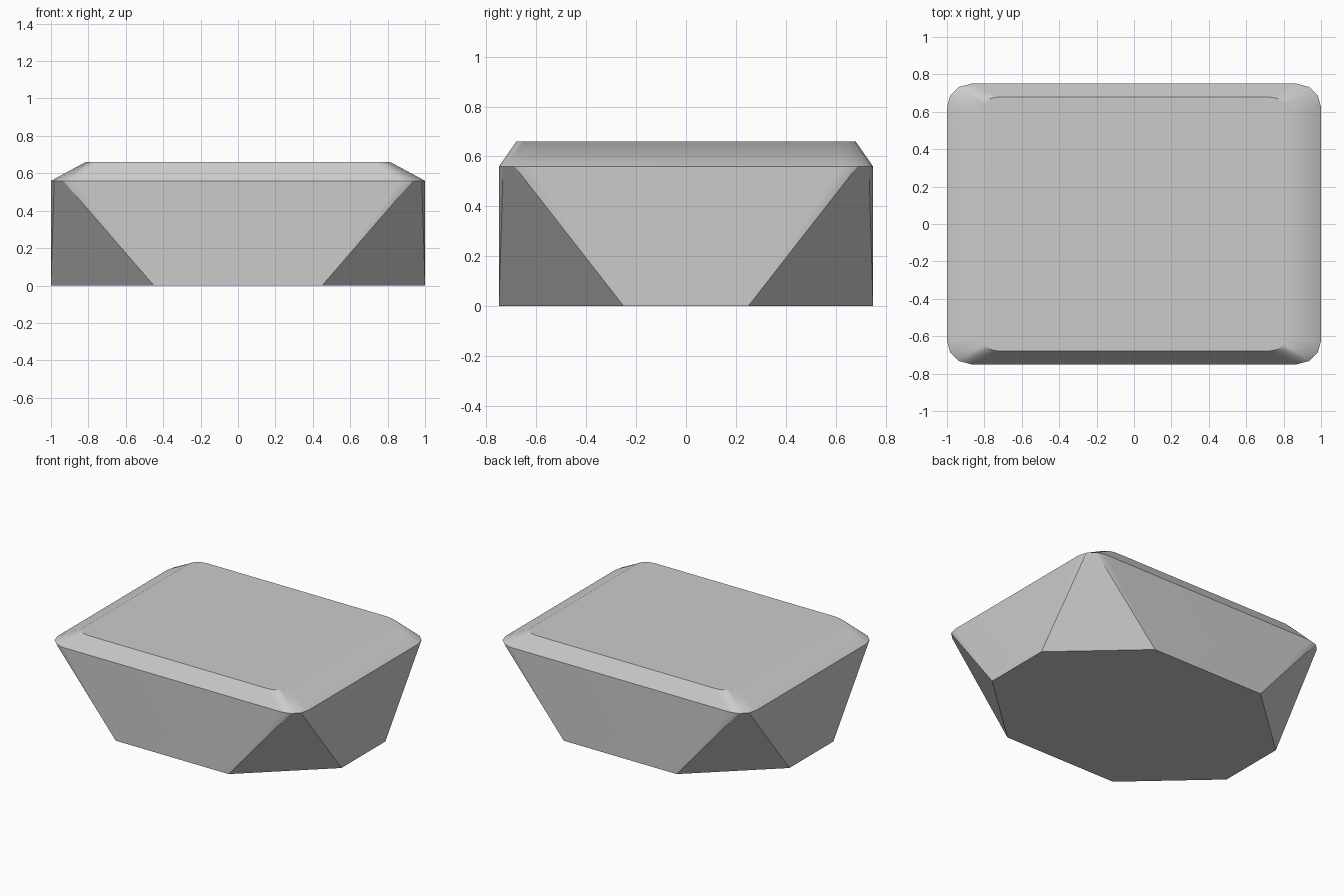
import bpy
import bmesh
import math

cube = bpy.data.objects.get("Cube")
if cube:
    bpy.data.objects.remove(cube, do_unlink=True)

# Plain grey stone material
grey = bpy.data.materials.new("stone_grey")
grey.use_nodes = True
colour = (0.6, 0.6, 0.6, 1.0)
grey.diffuse_color = colour
grey.node_tree.nodes["Principled BSDF"].inputs["Base Color"].default_value = colour


def rounded_corner(half_x, half_y, radius_x, radius_y, steps):
    """Arc of one corner of a rounded rectangle, in the positive quadrant."""
    points = []
    for i in range(steps + 1):
        a = math.pi / 2 * i / steps
        points.append((half_x - radius_x * (1 - math.cos(a)),
                       half_y - radius_y * (1 - math.sin(a))))
    return points


# One quarter of the block: cut-corner foot, rounded rim, rounded table
quarter = [(1.0, 0.25, 0.0), (0.45, 0.75, 0.0)]
quarter += [(x, y, 0.56) for x, y in rounded_corner(1.0, 0.75, 0.13, 0.125, 3)]
quarter += [(x, y, 0.66) for x, y in rounded_corner(0.815, 0.68, 0.095, 0.07, 3)]

# Mirror the quarter into all four corners and wrap a convex skin round it
bm = bmesh.new()
for sx in (1, -1):
    for sy in (1, -1):
        for x, y, z in quarter:
            bm.verts.new((sx * x, sy * y, z))
bmesh.ops.convex_hull(bm, input=bm.verts[:])
bmesh.ops.dissolve_limit(bm, angle_limit=math.radians(1),
                         verts=bm.verts[:], edges=bm.edges[:])
bmesh.ops.recalc_face_normals(bm, faces=bm.faces[:])

mesh = bpy.data.meshes.new("faceted_block")
bm.to_mesh(mesh)
bm.free()
mesh.materials.append(grey)
block = bpy.data.objects.new("faceted_block", mesh)
bpy.context.collection.objects.link(block)

# Soft shading on the shallow edges, crisp elsewhere, with a flat table
bpy.ops.object.select_all(action="DESELECT")
block.select_set(True)
bpy.context.view_layer.objects.active = block
bpy.ops.object.shade_smooth_by_angle(angle=math.radians(30))
weighted = block.modifiers.new("weighted_normals", "WEIGHTED_NORMAL")
weighted.keep_sharp = True
